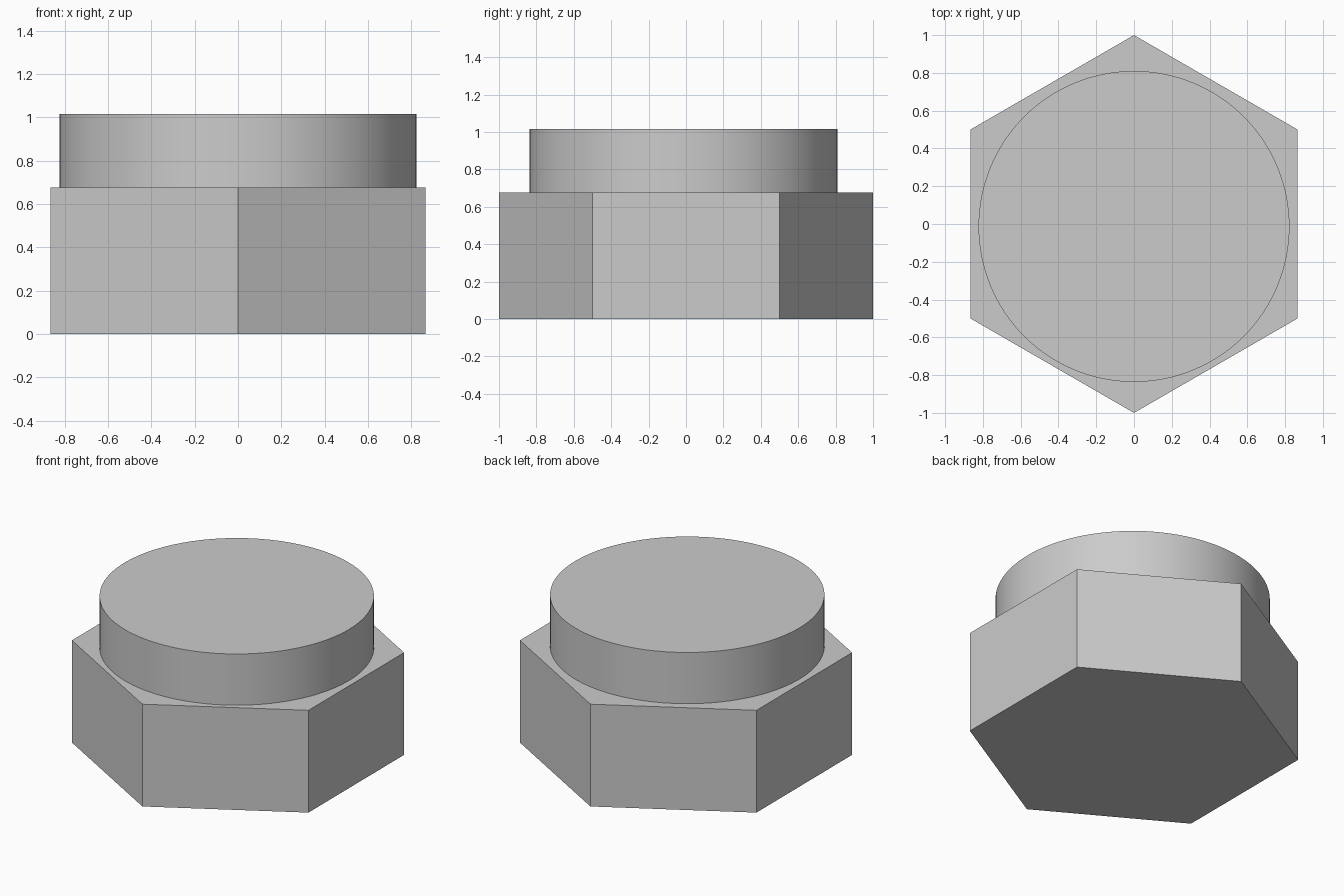
import bpy, bmesh
from math import pi, sin, cos, radians

if "Cube" in bpy.data.objects:
    bpy.data.objects.remove(bpy.data.objects["Cube"])


def prism(name, sides, radius, z0, z1, y=0.0):
    """Upright prism whose first corner points along +y."""
    bm = bmesh.new()
    ring = [bm.verts.new((radius * sin(2 * pi * i / sides),
                          y + radius * cos(2 * pi * i / sides), z0))
            for i in range(sides)]
    base = bm.faces.new(ring)
    top = bmesh.ops.extrude_face_region(bm, geom=[base], use_keep_orig=True)
    moved = [v for v in top["geom"] if isinstance(v, bmesh.types.BMVert)]
    bmesh.ops.translate(bm, verts=moved, vec=(0, 0, z1 - z0))
    bmesh.ops.recalc_face_normals(bm, faces=bm.faces)
    mesh = bpy.data.meshes.new(name)
    bm.to_mesh(mesh)
    bm.free()
    obj = bpy.data.objects.new(name, mesh)
    bpy.context.collection.objects.link(obj)
    return obj


# Hexagonal body with corners facing front and back
prism("hex_body", 6, 1.0, 0.0, 0.677)

# Round collar on top, set very slightly towards the front
collar = prism("round_collar", 128, 0.823, 0.677, 1.016, y=-0.013)
bpy.context.view_layer.objects.active = collar
collar.select_set(True)
bpy.ops.object.shade_smooth_by_angle(angle=radians(30))
